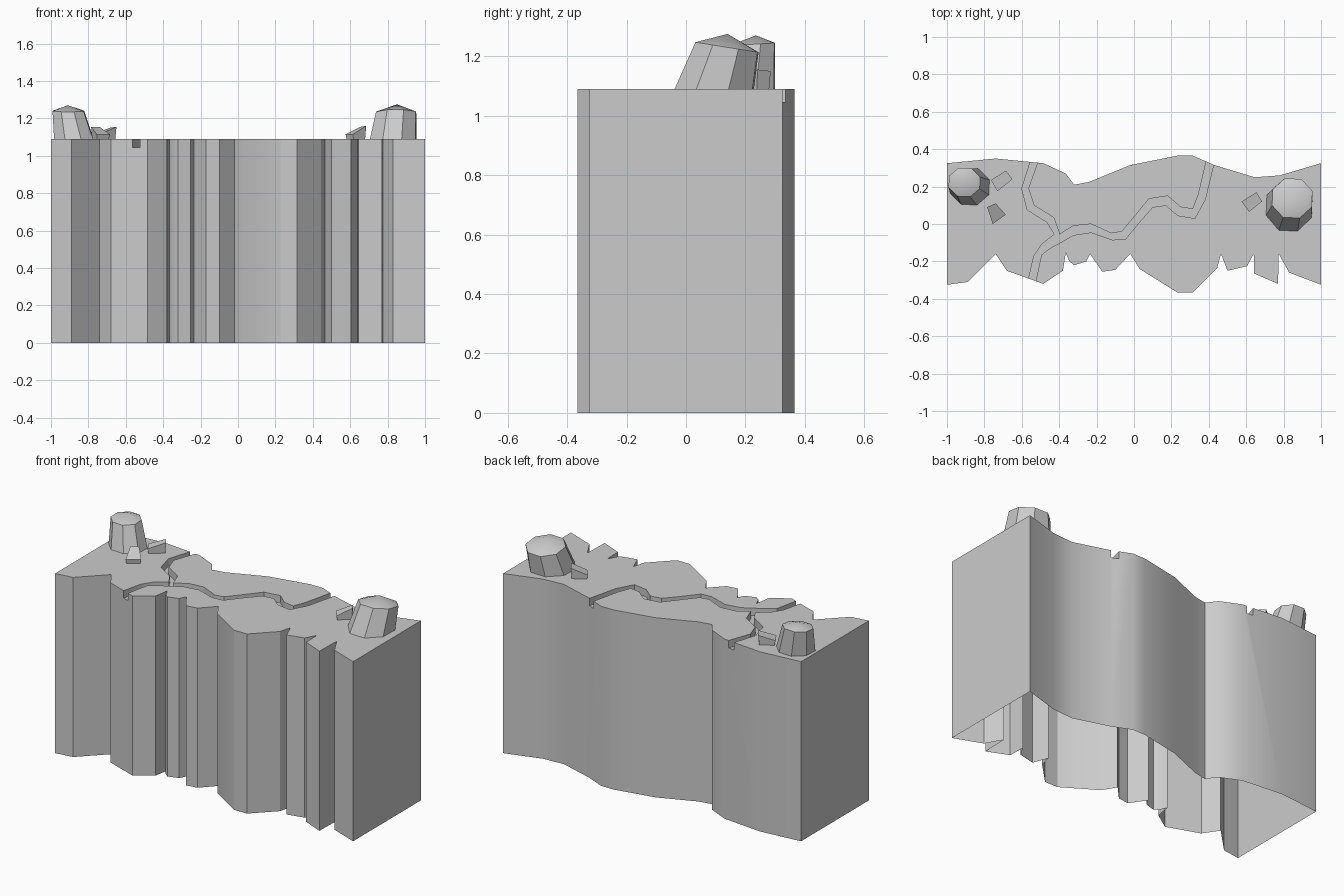
import bpy, bmesh, math
from mathutils import Vector

if "Cube" in bpy.data.objects:
    bpy.data.objects.remove(bpy.data.objects["Cube"])

TOP = 1.09
FLOOR = 1.045


def make(name, bm, angle=35):
    bmesh.ops.recalc_face_normals(bm, faces=bm.faces[:])
    me = bpy.data.meshes.new(name)
    bm.to_mesh(me)
    bm.free()
    ob = bpy.data.objects.new(name, me)
    bpy.context.collection.objects.link(ob)
    smooth(ob, angle)
    return ob


def smooth(ob, angle):
    bpy.ops.object.select_all(action='DESELECT')
    ob.select_set(True)
    bpy.context.view_layer.objects.active = ob
    bpy.ops.object.shade_smooth_by_angle(angle=math.radians(angle))


def loft(rings, apex=None):
    """Skin equal-length rings, closing the bottom and the top (fan if apex)."""
    bm = bmesh.new()
    rs = [[bm.verts.new(p) for p in r] for r in rings]
    n = len(rs[0])
    for a, b in zip(rs, rs[1:]):
        for i in range(n):
            j = (i + 1) % n
            bm.faces.new((a[i], a[j], b[j], b[i]))
    bm.faces.new(rs[0][::-1])
    if apex:
        v = bm.verts.new(apex)
        for i in range(n):
            bm.faces.new((rs[-1][i], rs[-1][(i + 1) % n], v))
    else:
        bm.faces.new(rs[-1])
    return bm


def prism(name, pts, z0, z1):
    return make(name, loft([[(x, y, z) for x, y in pts] for z in (z0, z1)]), 30)


# cliff block: jagged front edge, wavy back edge
front = [(-1, -.325), (-.89, -.31), (-.74, -.16), (-.68, -.25), (-.485, -.32),
         (-.38, -.25), (-.365, -.155), (-.345, -.2), (-.32, -.22), (-.255, -.2),
         (-.235, -.16), (-.17, -.255), (-.10, -.245), (-.02, -.16), (.03, -.24),
         (.23, -.365), (.315, -.365), (.445, -.235), (.465, -.16), (.5, -.25),
         (.605, -.225), (.64, -.16), (.643, -.265), (.77, -.32), (.774, -.16),
         (.83, -.26), (1, -.325)]
back = [(1, .325), (.78, .26), (.645, .25), (.43, .315), (.315, .365),
        (.23, .365), (-.02, .315), (-.24, .225), (-.32, .21), (-.365, .27),
        (-.485, .325), (-.74, .35), (-1, .325)]
cliff = prism("cliff", front + back, 0, TOP)

# stream bed: forked channel, cut through to both edges
west_bank = [(-.54, .40), (-.555, .33), (-.60, .19), (-.57, .075), (-.465, .01),
             (-.425, -.055), (-.495, -.11), (-.535, -.17), (-.565, -.30), (-.58, -.38)]
south_bank = [(-.54, -.38), (-.525, -.305), (-.495, -.165), (-.45, -.13), (-.385, -.095),
              (-.325, -.06), (-.23, -.045), (-.115, -.085), (-.045, -.08), (.025, .005),
              (.10, .09), (.17, .10), (.235, .045), (.325, .03), (.38, .13),
              (.425, .315), (.44, .40)]
north_bank = [(.40, .40), (.385, .33), (.345, .16), (.315, .08), (.25, .09), (.18, .15),
              (.08, .135), (-.01, .025), (-.065, -.04), (-.12, -.05), (-.23, 0),
              (-.325, -.01), (-.397, -.055), (-.43, .035), (-.535, .10), (-.565, .19),
              (-.515, .33), (-.495, .40)]
cutter = prism("stream_cutter", west_bank + south_bank + north_bank, FLOOR, 1.3)
mod = cliff.modifiers.new("stream", 'BOOLEAN')
mod.operation = 'DIFFERENCE'
mod.solver = 'EXACT'
mod.object = cutter
bpy.context.view_layer.update()
carved = bpy.data.meshes.new_from_object(
    cliff.evaluated_get(bpy.context.evaluated_depsgraph_get()))
cliff.modifiers.clear()
cliff.data = carved
bpy.data.objects.remove(cutter)

# the block is hollow: open its underside
bm = bmesh.new()
bm.from_mesh(carved)
under = [f for f in bm.faces if all(v.co.z < .001 for v in f.verts)]
bmesh.ops.delete(bm, geom=under, context='FACES')
bm.to_mesh(carved)
bm.free()
smooth(cliff, 30)


# boulders: leaning eight-sided stones with a tilted shoulder and low peak
def boulder(name, base, base_r, sh, sh_r, tilt, apex):
    def ring(c, r, t):
        out = []
        for i in range(8):
            a = math.radians(45 * i + 20)
            x, y = r[0] * math.cos(a), r[1] * math.sin(a)
            out.append((c[0] + x, c[1] + y, c[2] + t * y))
        return out
    make(name, loft([ring(base, base_r, 0), ring(sh, sh_r, tilt)], apex), 30)


boulder("boulder_left", (-.878, .2, TOP), (.112, .105),
        (-.907, .223, 1.24), (.09, .082), .06, (-.91, .235, 1.27))
boulder("boulder_right", (.83, .095, TOP), (.132, .142),
        (.846, .138, 1.23), (.115, .113), -.16, (.85, .14, 1.275))


# small stones: leaning four-sided wedges, each top corner with its own height
def stone(name, corners):
    c = sum((Vector(p[:2]) for p in corners), Vector((0, 0))) / 4
    low = [(c.x + (x - c.x) * .9, c.y + (y - c.y) * .9, TOP) for x, y, z in corners]
    make(name, loft([low, corners]), 30)


stone("stone_left_back", [(-.765, .235, 1.12), (-.73, .175, 1.12),
                          (-.65, .24, 1.155), (-.685, .285, 1.15)])
stone("stone_left_front", [(-.785, .09, 1.155), (-.755, 0, 1.115),
                           (-.685, .05, 1.115), (-.74, .11, 1.155)])
stone("stone_right", [(.575, .12, 1.115), (.615, .065, 1.115),
                      (.685, .12, 1.16), (.655, .17, 1.155)])
